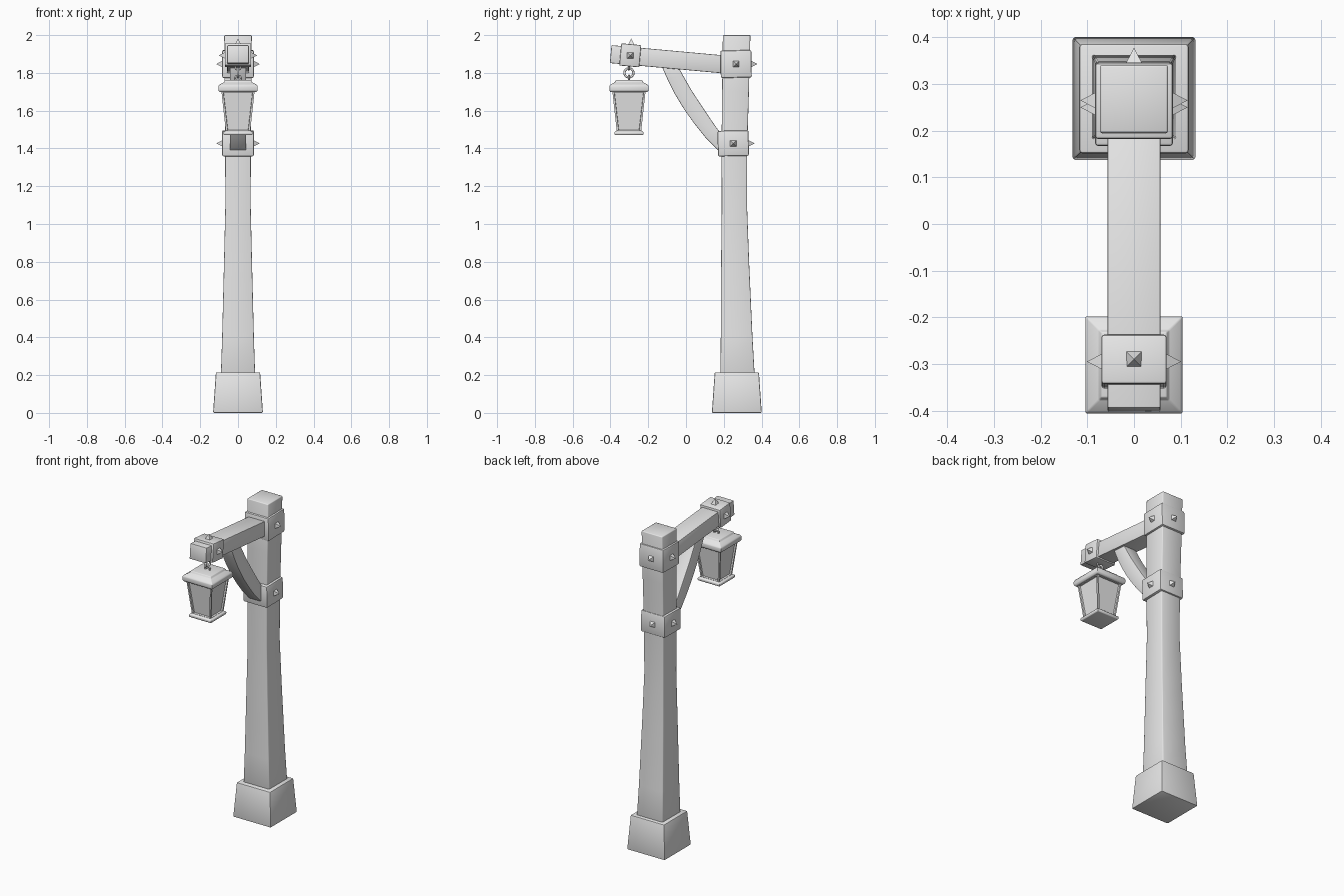
import bpy, bmesh, math
from mathutils import Matrix, Vector

cube = bpy.data.objects.get("Cube")
if cube:
    bpy.data.objects.remove(cube, do_unlink=True)

grey = bpy.data.materials.new("plain_grey")
grey.use_nodes = True
grey.diffuse_color = (0.8, 0.8, 0.8, 1)
grey.node_tree.nodes["Principled BSDF"].inputs["Base Color"].default_value = (0.8, 0.8, 0.8, 1)


def finish(name, bm, bevel=0.0, angle=40, matrix=None):
    """Round the sharp edges, then turn the bmesh into a shaded object."""
    bmesh.ops.recalc_face_normals(bm, faces=bm.faces)
    if bevel:
        sharp = [e for e in bm.edges if e.calc_face_angle(0) > math.radians(30)]
        bmesh.ops.bevel(bm, geom=sharp, offset=bevel, segments=2, profile=0.5, affect='EDGES')
    if matrix:
        bm.transform(matrix)
    mesh = bpy.data.meshes.new(name)
    bm.to_mesh(mesh)
    bm.free()
    mesh.materials.append(grey)
    ob = bpy.data.objects.new(name, mesh)
    bpy.context.collection.objects.link(ob)
    bpy.ops.object.select_all(action='DESELECT')
    ob.select_set(True)
    bpy.context.view_layer.objects.active = ob
    bpy.ops.object.shade_smooth_by_angle(angle=math.radians(angle))
    return ob


def square_loft(rings):
    """Stack square rings given as (z, centre y, half width)."""
    bm = bmesh.new()
    last = None
    for z, cy, h in rings:
        ring = [bm.verts.new((sx * h, cy + sy * h, z))
                for sx, sy in ((-1, -1), (1, -1), (1, 1), (-1, 1))]
        if last:
            for i in range(4):
                j = (i + 1) % 4
                bm.faces.new((last[i], last[j], ring[j], ring[i]))
        else:
            bm.faces.new(ring[::-1])
        last = ring
    bm.faces.new(last)
    return bm


def box(name, centre, size, bevel, tilt=0.0):
    bm = bmesh.new()
    bmesh.ops.create_cube(bm, size=1)
    bm.transform(Matrix.Diagonal((*size, 1)))
    m = Matrix.Translation(centre) @ Matrix.Rotation(math.radians(tilt), 4, 'X')
    return finish(name, bm, bevel, matrix=m)


def stud(name, base, direction):
    """Pointed square stud whose base sits on a band."""
    bm = bmesh.new()
    bmesh.ops.create_cone(bm, cap_ends=True, segments=4, radius1=0.028, radius2=0, depth=0.038)
    bm.transform(Matrix.Rotation(math.pi / 4, 4, 'Z'))
    d = Vector(direction)
    m = Matrix.Translation(Vector(base) + d * 0.012) @ d.to_track_quat('Z', 'Y').to_matrix().to_4x4()
    return finish(name, bm, matrix=m)


def ring(name, centre, major, minor, axis):
    bpy.ops.mesh.primitive_torus_add(location=centre, major_radius=major, minor_radius=minor,
                                     major_segments=16, minor_segments=8)
    ob = bpy.context.object
    ob.name = name
    ob.rotation_euler = (0, math.pi / 2, 0) if axis == 'X' else (math.pi / 2, 0, 0)
    ob.data.materials.append(grey)
    bpy.ops.object.shade_smooth_by_angle(angle=math.radians(60))


# Foot block and tapering, slightly bowed post
finish("foot_block", square_loft([(0, 0.269, 0.132), (0.215, 0.269, 0.117)]), 0.006)
finish("post", square_loft([(0.19, 0.273, 0.091), (0.4, 0.268, 0.084), (0.6, 0.264, 0.079),
                            (0.8, 0.26, 0.074), (1.1, 0.256, 0.067), (1.4, 0.256, 0.068),
                            (1.7, 0.262, 0.071), (2.0, 0.268, 0.073)]), 0.005, 60)

# Post bands with studs on the two sides and the back
for label, y, z, height in (("upper", 0.265, 1.847, 0.145), ("lower", 0.25, 1.427, 0.135)):
    box(label + "_band", (0, y, z), (0.168, 0.164, height), 0.008, 1)
    stud(label + "_back_stud", (0, y + 0.082, z), (0, 1, 0))
    for side, s in (("left", 1), ("right", -1)):
        stud(f"{label}_{side}_stud", (s * 0.084, y, z), (s, 0, 0))

# Sloping arm and its end band
slope = -5.2
box("arm", (0, -0.075, 1.87), (0.114, 0.65, 0.095), 0.004, slope)
box("arm_band", (0, -0.295, 1.893), (0.14, 0.106, 0.118), 0.006, slope)
stud("arm_top_stud", (0, -0.29, 1.951), (0, 0, 1))
for side, s in (("left", 1), ("right", -1)):
    stud(f"arm_{side}_stud", (s * 0.07, -0.295, 1.893), (s, 0, 0))

# Curved brace, a side profile given width
outer = [(-0.135, 1.85), (-0.1, 1.77), (-0.06, 1.69), (-0.01, 1.607), (0.045, 1.53), (0.105, 1.455), (0.19, 1.37)]
inner = [(-0.05, 1.85), (-0.015, 1.785), (0.025, 1.715), (0.07, 1.645), (0.12, 1.57), (0.165, 1.505), (0.2, 1.46)]
bm = bmesh.new()
previous = None
for a, b in zip(outer, inner):
    section = [bm.verts.new((x, *p)) for x, p in ((-0.043, a), (0.043, a), (0.043, b), (-0.043, b))]
    if previous:
        for i in range(4):
            j = (i + 1) % 4
            bm.faces.new((previous[i], previous[j], section[j], section[i]))
    else:
        bm.faces.new(section[::-1])
    previous = section
bm.faces.new(previous)
finish("brace", bm, 0.004)

# Hanging links
ly = -0.302
ring("arm_eyelet", (0, ly, 1.831), 0.014, 0.005, 'Y')
ring("hanging_link", (0, ly, 1.8), 0.024, 0.006, 'X')
ring("lantern_eyelet", (0, ly, 1.77), 0.016, 0.005, 'Y')

# Lantern: lid, recessed panes in a tapering frame, base plate
finish("lantern_lid", square_loft([(1.698, ly, 0.098), (1.707, ly, 0.104), (1.73, ly, 0.104),
                                   (1.738, ly, 0.098), (1.75, ly, 0.075), (1.762, ly, 0.07)]), 0.003)
bm = square_loft([(1.485, ly, 0.064), (1.705, ly, 0.088)])
bmesh.ops.recalc_face_normals(bm, faces=bm.faces)
panes = [f for f in bm.faces if abs(f.normal.z) < 0.5]
bmesh.ops.inset_individual(bm, faces=panes, thickness=0.014, depth=0)
bmesh.ops.inset_individual(bm, faces=panes, thickness=0.002, depth=-0.01)
finish("lantern_body", bm)
finish("lantern_base", square_loft([(1.47, ly, 0.073), (1.476, ly, 0.077), (1.487, ly, 0.077),
                                    (1.494, ly, 0.066)]), 0.002)
